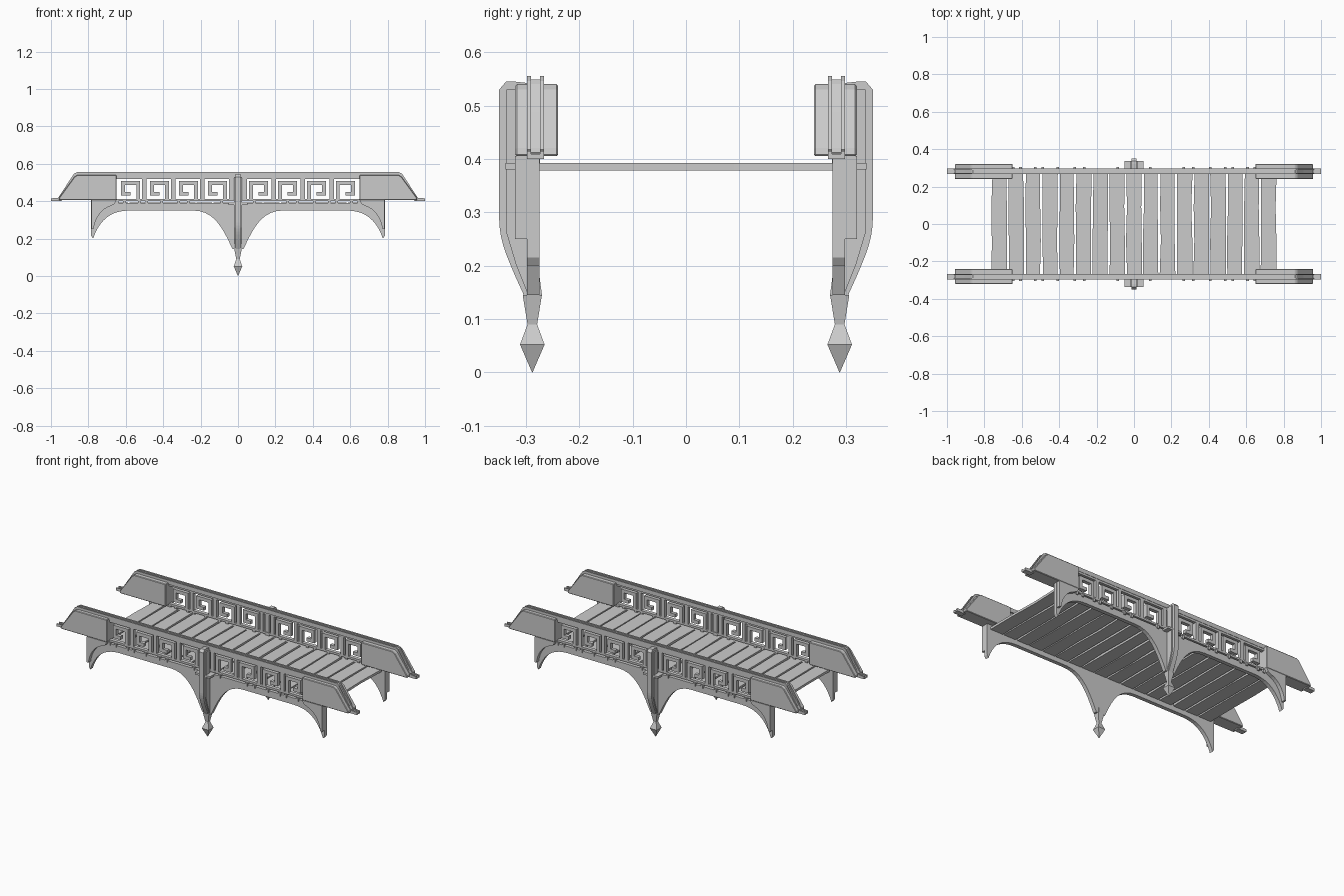
import bpy, bmesh, random
from mathutils import Matrix

if "Cube" in bpy.data.objects:
    bpy.data.objects.remove(bpy.data.objects["Cube"])

random.seed(4)


def make_object(name, bm, mirror=(True, True)):
    bmesh.ops.recalc_face_normals(bm, faces=bm.faces)
    me = bpy.data.meshes.new(name)
    bm.to_mesh(me)
    bm.free()
    ob = bpy.data.objects.new(name, me)
    bpy.context.collection.objects.link(ob)
    if any(mirror):
        mod = ob.modifiers.new("Mirror", 'MIRROR')
        mod.use_axis = (mirror[0], mirror[1], False)
        mod.use_clip = False
        mod.use_mirror_merge = False
    return ob


def prism(bm, pts, a, b, axis='y'):
    """Extrude a profile (xz along y, or yz along x) from a to b."""
    def pos(p, t):
        return (p[0], t, p[1]) if axis == 'y' else (t, p[0], p[1])
    v0 = [bm.verts.new(pos(p, a)) for p in pts]
    v1 = [bm.verts.new(pos(p, b)) for p in pts]
    bm.faces.new(v0)
    bm.faces.new(v1[::-1])
    n = len(pts)
    for i in range(n):
        j = (i + 1) % n
        bm.faces.new((v0[i], v0[j], v1[j], v1[i]))


def box(bm, x0, x1, y0, y1, z0, z1):
    prism(bm, [(x0, z0), (x1, z0), (x1, z1), (x0, z1)], y0, y1)


def bezier(p0, p1, p2, p3, n=10):
    out = []
    for i in range(n + 1):
        t = i / n
        s = 1 - t
        out.append(tuple(s**3*a + 3*s*s*t*b + 3*s*t*t*c + t**3*d
                         for a, b, c, d in zip(p0, p1, p2, p3)))
    return out


# Arched side beams: centre spandrel, flat soffit, end leg
inner_arch = bezier((.03, .145), (.075, .24), (.12, .35), (.24, .35))
outer_arch = bezier((.58, .35), (.68, .35), (.74, .30), (.775, .20))
bm = bmesh.new()
prism(bm, [(0, .39), (0, .145)] + inner_arch + outer_arch +
      [(.785, .215), (.785, .405), (.65, .405), (.65, .39)], -.298, -.275)
make_object("arched_side_beam", bm)

# Raised web on the outside of each end leg
bm = bmesh.new()
prism(bm, [(.65, .405), (.66, .385)] +
      bezier((.68, .375), (.73, .36), (.765, .31), (.772, .25), 8) +
      [(.784, .25), (.784, .405)], -.32, -.298)
make_object("end_leg_web", bm)

# Solid sloped blocks at the railing ends
bm = bmesh.new()
prism(bm, [(.65, .405), (.958, .405), (.955, .42), (.875, .53),
           (.86, .54), (.65, .54)], -.32, -.24)
ob = make_object("railing_end_block", bm)
bev = ob.modifiers.new("Bevel", 'BEVEL')
bev.width = .003
bev.segments = 1


# Handrail: two outer strips with a slightly lower core
def rail_profile(d):
    return [(0, .555 - d), (.86, .555 - d), (.877 - d, .546 - d), (.962 - d, .418 - d),
            (1, .415 - d), (1, .40), (.945, .40), (.86, .52), (.85, .53), (0, .53)]


bm = bmesh.new()
prism(bm, rail_profile(0), -.298, -.290)
prism(bm, rail_profile(.006), -.290, -.274)
prism(bm, rail_profile(0), -.274, -.266)
make_object("handrail", bm)

# Fretwork railing panel
bm = bmesh.new()
y0, y1 = -.296, -.274
box(bm, 0, .65, y0, y1, .40, .412)
box(bm, 0, .65, y0, y1, .518, .535)
pitch = .155
for i in range(4):
    x = .025 + i * pitch
    box(bm, x, x + .022, y0, y1, .412, .518)
    box(bm, x + .034, x + .054, y0, y1, .412, .507)
    box(bm, x + .054, x + .135, y0, y1, .487, .507)
    box(bm, x + .115, x + .135, y0, y1, .43, .487)
    box(bm, x + .085, x + .115, y0, y1, .43, .45)
make_object("fretwork_panel", bm)

# Small pegs under the railing
bm = bmesh.new()
for x in (.08, .26, .31, .40, .48, .52, .60, .64):
    box(bm, x, x + .014, -.304, -.274, .38, .40)
make_object("peg", bm)

# Centre post with curved outer edge, side ledge and flanking ribs
bm = bmesh.new()
prism(bm, [(-.277, .54), (-.322, .545), (-.337, .545), (-.35, .53), (-.35, .285)] +
      bezier((-.349, .27), (-.346, .24), (-.334, .21), (-.304, .145), 6) +
      [(-.270, .145), (-.277, .20)], -.014, .014, 'x')
prism(bm, [(-.298, .53), (-.336, .53), (-.336, .26), (-.318, .20),
           (-.298, .15)], -.021, .021, 'x')
box(bm, -.05, .05, -.338, -.275, .380, .392)
make_object("centre_post", bm, (False, True))

# Faceted pendant finial: stacked square sections
bm = bmesh.new()
prev = None
for z, hx, hy in ((.145, .020, .018), (.09, .009, .009), (.052, .023, .023), (0, .0005, .0005)):
    ring = [bm.verts.new((sx * hx, -.288 + sy * hy, z))
            for sx, sy in ((-1, -1), (1, -1), (1, 1), (-1, 1))]
    if prev:
        for i in range(4):
            j = (i + 1) % 4
            bm.faces.new((prev[i], prev[j], ring[j], ring[i]))
    else:
        bm.faces.new(ring)
    prev = ring
bm.faces.new(prev)
make_object("pendant_finial", bm, (False, True))

# Uneven deck planks
bm = bmesh.new()
count, step = 17, 1.53 / 17
for i in range(count):
    xc = -.765 + step * (i + .5)
    left, right = [], []
    for y in (-.275, -.09, .09, .275):
        left.append((xc - step / 2 + random.uniform(.002, .009), y))
        right.append((xc + step / 2 - random.uniform(.002, .009), y))
    outline = left + right[::-1]
    lo = [bm.verts.new((x, y, .378)) for x, y in outline]
    hi = [bm.verts.new((x, y, .392)) for x, y in outline]
    bm.faces.new(lo[::-1])
    bm.faces.new(hi)
    for a in range(8):
        b = (a + 1) % 8
        bm.faces.new((lo[a], lo[b], hi[b], hi[a]))
make_object("deck_planks", bm, (False, False))
